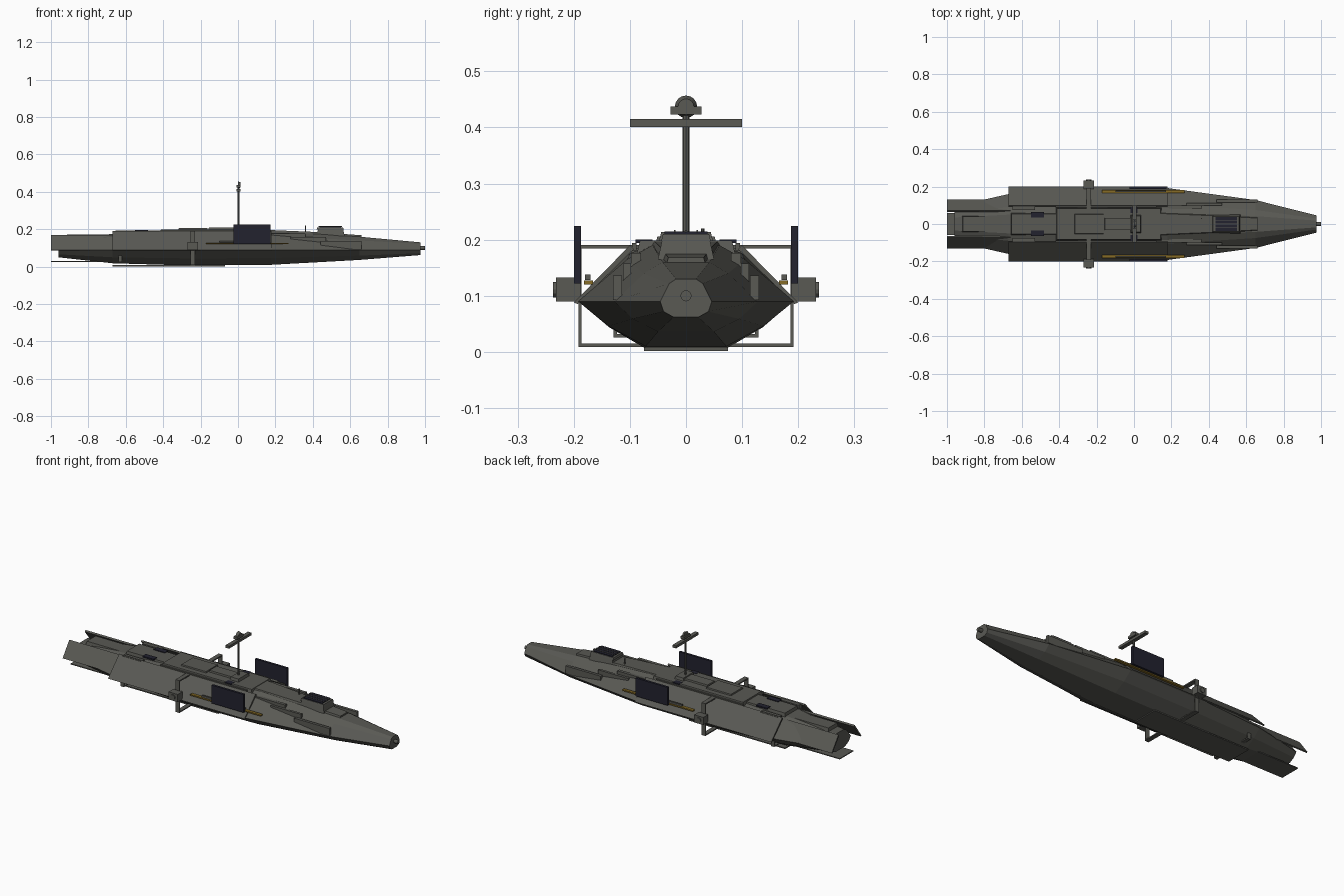
import bpy, bmesh, math
from mathutils import Matrix

if "Cube" in bpy.data.objects:
    bpy.data.objects.remove(bpy.data.objects["Cube"])


def material(name, rgb):
    m = bpy.data.materials.new(name)
    m.diffuse_color = (*rgb, 1)
    m.use_nodes = True
    m.node_tree.nodes["Principled BSDF"].inputs["Base Color"].default_value = m.diffuse_color
    return m


GREY = material("hull grey", (0.10, 0.10, 0.088))
NAVY = material("panel navy", (0.016, 0.016, 0.028))
GOLD = material("stripe gold", (0.24, 0.15, 0.02))


def finish(name, bm, mat):
    bmesh.ops.recalc_face_normals(bm, faces=bm.faces)
    me = bpy.data.meshes.new(name)
    bm.to_mesh(me)
    bm.free()
    me.materials.append(mat)
    ob = bpy.data.objects.new(name, me)
    bpy.context.collection.objects.link(ob)
    return ob


def loft(name, sections, mat=GREY):
    """Skin a list of closed point rings and cap both ends."""
    bm = bmesh.new()
    rings = [[bm.verts.new(p) for p in s] for s in sections]
    n = len(rings[0])
    for a, b in zip(rings, rings[1:]):
        for i in range(n):
            j = (i + 1) % n
            bm.faces.new((a[i], a[j], b[j], b[i]))
    bm.faces.new(rings[0])
    bm.faces.new(rings[-1])
    return finish(name, bm, mat)


def box(name, x, y, z, mat=GREY, taper=0.0):
    """Box from (min, max) pairs; taper pulls the top face inward."""
    def ring(zz, t):
        return [(x[0] + t, y[0] + t, zz), (x[1] - t, y[0] + t, zz),
                (x[1] - t, y[1] - t, zz), (x[0] + t, y[1] - t, zz)]
    return loft(name, [ring(z[0], 0), ring(z[1], taper)], mat)


def pair(name, x, y, z, mat=GREY):
    """The same box on both sides of the ship."""
    box(name + "_left", x, y, z, mat)
    box(name + "_right", x, (-y[1], -y[0]), z, mat)


def cylinder(name, centre, r, depth, axis, sides=12, r2=None, mat=GREY):
    bm = bmesh.new()
    rot = {"x": Matrix.Rotation(math.pi / 2, 4, "Y"),
           "y": Matrix.Rotation(math.pi / 2, 4, "X"), "z": Matrix()}[axis]
    bmesh.ops.create_cone(bm, cap_ends=True, segments=sides, radius1=r,
                          radius2=r if r2 is None else r2, depth=depth,
                          matrix=Matrix.Translation(centre) @ rot)
    return finish(name, bm, mat)


def slanted_plate(name, x, top, low, thick=0.007):
    """Sloping side armour: (y, z) of its top and low edges, both sides."""
    for tag, s in (("left", 1), ("right", -1)):
        def ring(xx):
            return [(xx, s * top[0], top[1]), (xx, s * low[0], low[1]),
                    (xx, s * (low[0] - thick), low[1] - thick * .4),
                    (xx, s * (top[0] - thick), top[1] - thick)]
        loft(name + "_" + tag, [ring(x[0]), ring(x[1])])


# Main hull: x, top half width, top z, shoulder y, shoulder z, chine y, keel y, keel z
stations = [
    (-0.96, .035, .150, .060, .135, .095, .045, .050),
    (-0.67, .050, .175, .090, .160, .160, .062, .018),
    (-0.25, .060, .190, .100, .176, .190, .072, .006),
    (0.18, .060, .190, .105, .165, .192, .072, .010),
    (0.65, .042, .160, .075, .140, .128, .050, .036),
    (0.975, .018, .130, .030, .122, .046, .022, .062),
]
rings = []
for x, ty, tz, sy, sz, cy, ky, kz in stations:
    my, mz = (cy + ky) / 2 + .006, (.09 + kz) / 2 - .004
    half = [(ty, tz), (sy, sz), (cy, .09), (my, mz), (ky, kz)]
    rings.append([(x, y, z) for y, z in half] + [(x, -y, z) for y, z in reversed(half)])
loft("hull", rings)

# Nose tip
cylinder("nose_tip", (0.985, 0, .1), .010, .03, "x")

# Side armour amidships and at the stern
slanted_plate("side_armour", (-0.67, 0.18), (.100, .190), (.200, .088))
slanted_plate("stern_armour", (-1.0, -0.66), (.072, .170), (.132, .088))

# Belly plates
box("stern_belly_plate", (-1.0, -0.6), (-.06, .06), (.026, .031))
box("keel_plate", (-0.67, -0.07), (-.075, .075), (.002, .008))

# Raised decks along the spine
box("stern_deck", (-0.92, -0.64), (-.045, .045), (.145, .172), taper=.006)
box("aft_deck", (-0.66, -0.40), (-.06, .06), (.165, .192), taper=.006)
box("mid_deck", (-0.42, 0.15), (-.09, .09), (.165, .199), taper=.008)
box("engine_hatch", (-0.32, -0.16), (-.055, .055), (.19, .206), taper=.004)
box("mast_deck", (-0.16, 0.0), (-.035, .035), (.19, .208), taper=.004)
box("mast_foot", (-0.02, 0.04), (-.05, .05), (.19, .214), taper=.006)
pair("aft_locker", (-0.65, -0.53), (.075, .105), (.15, .186))
pair("aft_vent", (-0.55, -0.48), (.035, .065), (.188, .196), NAVY)
pair("deck_rail", (-0.42, 0.12), (.088, .096), (.18, .194))

# Long wedge deck running to the bow
wedge = [(0.14, .075, .197, .165), (0.40, .060, .186, .15), (0.66, .042, .168, .13)]
loft("bow_deck", [[(x, -w, lo), (x, -w * .75, hi), (x, w * .75, hi), (x, w, lo)]
                  for x, w, hi, lo in wedge])
pair("bow_rib", (0.10, 0.36), (.08, .098), (.14, .176))
pair("bow_strake", (0.28, 0.47), (.098, .112), (.12, .158))
pair("bow_sponson", (0.44, 0.66), (.114, .130), (.093, .136))
pair("blue_deck_light", (-0.02, 0.02), (.06, .09), (.194, .200), NAVY)

# Bridge with its dark roof panel
box("bridge", (0.42, 0.57), (-.05, .05), (.165, .202), taper=.008)
box("bridge_roof", (0.42, 0.565), (-.044, .044), (.198, .210), taper=.003)
box("bridge_panel", (0.435, 0.55), (-.038, .038), (.208, .215), NAVY)
for i in (-1, 0, 1):
    box("bridge_panel_bar", (0.43, 0.555), (i * .02 - .0015, i * .02 + .0015),
        (.213, .217))
cylinder("bow_aerial", (0.36, .03, .20), .003, .04, "z", 6)

# Mast with yard, sensor box and dish
cylinder("mast", (0.003, 0, .315), .006, .23, "z", 8)
box("mast_yard", (-.008, .014), (-.1, .1), (.401, .415))
box("sensor_box", (-.008, .014), (-.028, .028), (.423, .437))
cylinder("sensor_dish", (0.006, 0, .437), .020, .014, "x", 16, .014)

# Large upright side panels with their rails and gold stripes
pair("side_panel", (-0.025, 0.175), (.187, .200), (.122, .224), NAVY)
pair("gold_stripe", (-0.17, 0.27), (.166, .182), (.120, .127), GOLD)
pair("side_rail", (-0.10, 0.17), (.170, .180), (.128, .138))

# Hoop frame around the hull carrying the side pods
box("hoop_top", (-0.255, -0.23), (-.19, .19), (.184, .191))
box("hoop_bottom", (-0.255, -0.23), (-.19, .19), (.009, .015))
pair("hoop_side", (-0.255, -0.23), (.186, .192), (.009, .191))
pair("pod", (-0.27, -0.213), (.188, .232), (.090, .133))
for s in (-1, 1):
    cylinder("pod_cap", (-0.242, s * .234, .111), .014, .006, "y")

# Smaller hoop under the stern
box("stern_hoop_bottom", (-0.64, -0.62), (-.128, .128), (.026, .032))
pair("stern_hoop_side", (-0.64, -0.62), (.123, .129), (.026, .09))
